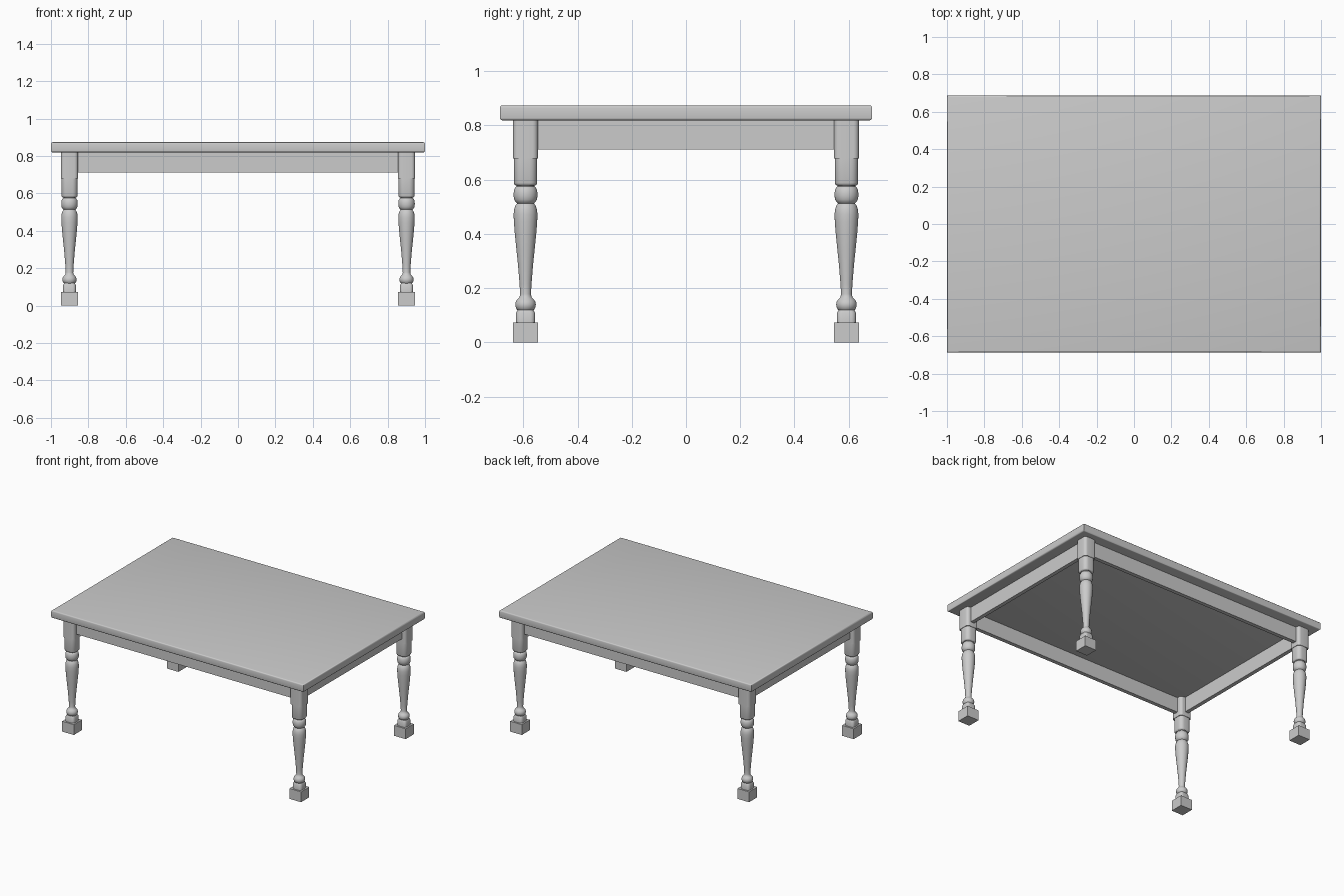
import bpy, bmesh
from math import sin, cos, pi

if "Cube" in bpy.data.objects:
    bpy.data.objects.remove(bpy.data.objects["Cube"])

LEG_X, LEG_Y = 0.901, 0.592


def finish(bm, name, mirror=(False, False), angle=35):
    bmesh.ops.recalc_face_normals(bm, faces=bm.faces)
    me = bpy.data.meshes.new(name)
    bm.to_mesh(me)
    bm.free()
    ob = bpy.data.objects.new(name, me)
    bpy.context.collection.objects.link(ob)
    bpy.ops.object.select_all(action='DESELECT')
    ob.select_set(True)
    bpy.context.view_layer.objects.active = ob
    bpy.ops.object.shade_smooth_by_angle(angle=angle * pi / 180)
    if any(mirror):
        mod = ob.modifiers.new("mirror", 'MIRROR')
        mod.use_axis = (mirror[0], mirror[1], False)
        mod.use_mirror_merge = False
    return ob


def box(x0, x1, y0, y1, z0, z1):
    bm = bmesh.new()
    bmesh.ops.create_cube(bm, size=1)
    for v in bm.verts:
        v.co.x = (x0 + x1) / 2 + v.co.x * (x1 - x0)
        v.co.y = (y0 + y1) / 2 + v.co.y * (y1 - y0)
        v.co.z = (z0 + z1) / 2 + v.co.z * (z1 - z0)
    return bm


def loft(name, outlines, zs):
    """Skin stacked outlines at the leg position, mirrored to four legs."""
    bm = bmesh.new()
    rings = [[bm.verts.new((LEG_X + x, LEG_Y + y, z)) for x, y in pts]
             for pts, z in zip(outlines, zs)]
    for a, b in zip(rings, rings[1:]):
        n = len(a)
        for i in range(n):
            bm.faces.new((a[i], a[(i + 1) % n], b[(i + 1) % n], b[i]))
    bm.faces.new(rings[0])
    bm.faces.new(rings[-1])
    return finish(bm, name, (True, True))


def rounded_square(half, r, seg=5):
    pts = []
    for q in range(4):
        mid = pi / 4 + q * pi / 2
        cx = (half - r) * (1 if cos(mid) > 0 else -1)
        cy = (half - r) * (1 if sin(mid) > 0 else -1)
        for i in range(seg + 1):
            a = q * pi / 2 + i * pi / 2 / seg
            pts.append((cx + r * cos(a), cy + r * sin(a)))
    return pts


def circle(r, n=32):
    return [(r * cos(i * 2 * pi / n), r * sin(i * 2 * pi / n)) for i in range(n)]


# Table top, long edges rounded over, corners left crisp
bm = box(-1, 1, -0.687, 0.687, 0.819, 0.874)
rim = [e for e in bm.edges if abs(e.verts[0].co.z - e.verts[1].co.z) < 1e-5]
bmesh.ops.bevel(bm, geom=rim, offset=0.009, segments=3, profile=0.5, affect='EDGES')
finish(bm, "table_top")

# Aprons
finish(box(-0.87, 0.87, 0.582, 0.61, 0.712, 0.82), "long_apron", (False, True))
finish(box(0.891, 0.919, -0.56, 0.56, 0.712, 0.82), "short_apron", (True, False))

# Square leg sections with rounded corners
loft("leg_upper_block", [rounded_square(0.046, 0.02)] * 2, (0.679, 0.82))
loft("leg_lower_block",
     [rounded_square(h, r) for h, r in ((0.037, 0.024), (0.041, 0.027), (0.043, 0.028), (0.043, 0.028))],
     (0.579, 0.582, 0.588, 0.68))
loft("leg_ankle_block",
     [rounded_square(h, r) for h, r in ((0.035, 0.018), (0.035, 0.018), (0.029, 0.016))],
     (0.073, 0.108, 0.12))
finish(box(LEG_X - 0.046, LEG_X + 0.046, LEG_Y - 0.046, LEG_Y + 0.046, 0, 0.074),
       "foot_block", (True, True))

# Turned leg section: ankle bead, tapered vase, upper bead
profile = [(0.026, 0.116), (0.033, 0.122), (0.037, 0.132), (0.038, 0.140), (0.036, 0.150),
           (0.030, 0.159), (0.022, 0.167), (0.020, 0.178), (0.022, 0.215), (0.028, 0.288),
           (0.034, 0.345), (0.040, 0.405), (0.043, 0.445), (0.044, 0.472), (0.042, 0.490),
           (0.037, 0.505), (0.031, 0.513),
           (0.037, 0.518), (0.042, 0.527), (0.044, 0.540), (0.044, 0.550), (0.042, 0.563),
           (0.037, 0.572), (0.033, 0.575), (0.033, 0.582)]
loft("leg_turning", [circle(r) for r, z in profile], [z for r, z in profile])
